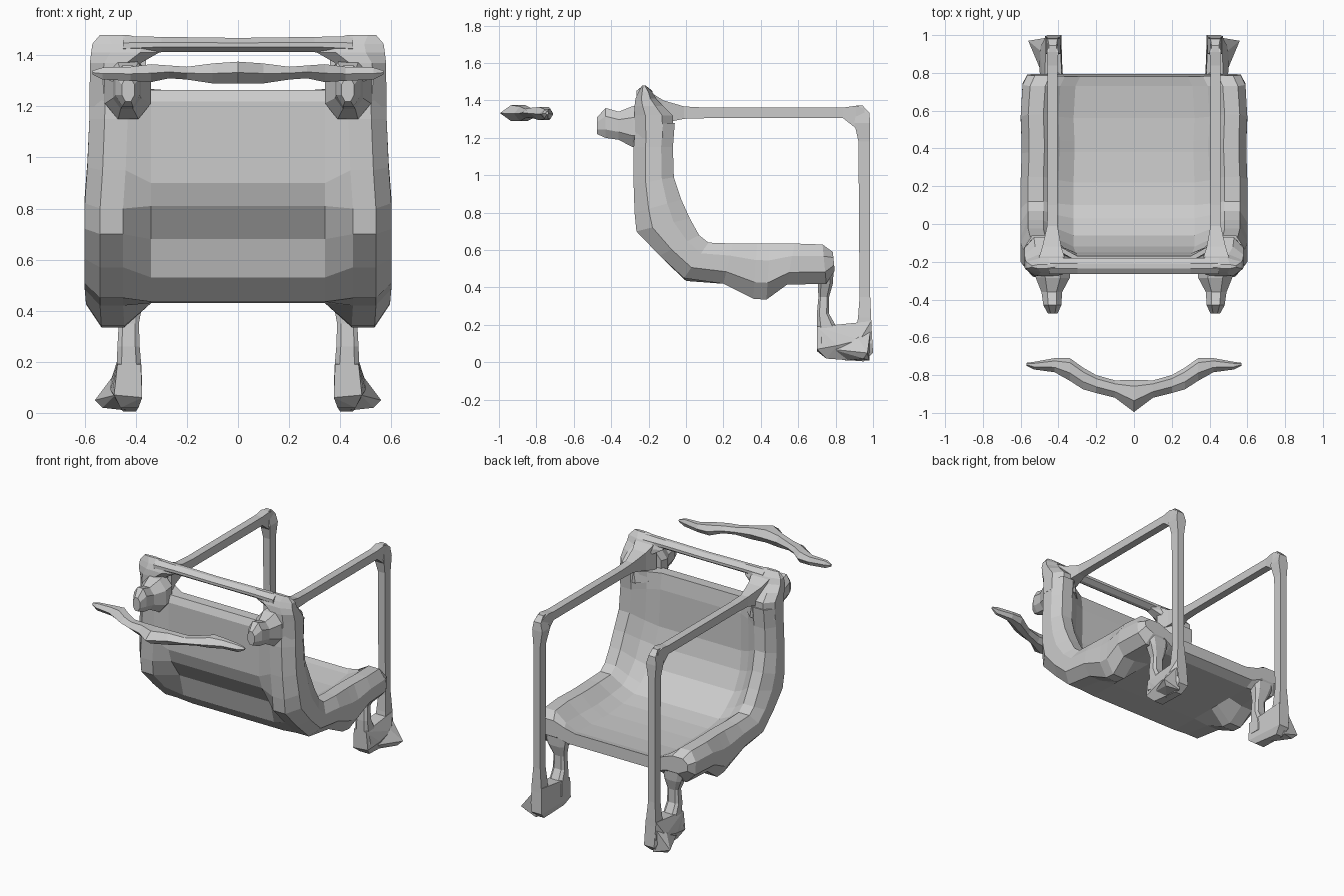
import bpy, bmesh


def make(name, bm, mirror=False):
    bmesh.ops.remove_doubles(bm, verts=bm.verts, dist=0.0005)
    bmesh.ops.recalc_face_normals(bm, faces=bm.faces)
    me = bpy.data.meshes.new(name)
    bm.to_mesh(me)
    bm.free()
    ob = bpy.data.objects.new(name, me)
    bpy.context.collection.objects.link(ob)
    if mirror:
        m = ob.modifiers.new("Mirror", 'MIRROR')
        m.use_mirror_merge = False
    return ob


def loft(name, rings, mirror=False):
    bm = bmesh.new()
    vs = [[bm.verts.new(p) for p in r] for r in rings]
    n = len(rings[0])
    for a, b in zip(vs, vs[1:]):
        for i in range(n):
            j = (i + 1) % n
            bm.faces.new((a[i], a[j], b[j], b[i]))
    bm.faces.new(vs[0])
    bm.faces.new(vs[-1])
    return make(name, bm, mirror)


def bar(name, axis, rows, mirror=True, c=0.28):
    """Box sections, chamfered if c > 0; row = position on axis, then u and v ranges."""
    rings = []
    for t, u0, u1, v0, v1 in rows:
        du, dv = (u1 - u0) * c, (v1 - v0) * c
        outline = [(u0 + du, v0), (u1 - du, v0), (u1, v0 + dv), (u1, v1 - dv),
                   (u1 - du, v1), (u0 + du, v1), (u0, v1 - dv), (u0, v0 + dv)]
        if c == 0:
            outline = [(u0, v0), (u1, v0), (u1, v1), (u0, v1)]
        ring = []
        for p in outline:
            q = list(p)
            q.insert(axis, t)
            ring.append(q)
        rings.append(ring)
    return loft(name, rings, mirror)


def hull(name, points):
    bm = bmesh.new()
    for p in points:
        bm.verts.new(p)
    bmesh.ops.convex_hull(bm, input=bm.verts)
    loose = [v for v in bm.verts if not v.link_faces]
    bmesh.ops.delete(bm, geom=loose, context='VERTS')
    return make(name, bm, True)


def mix(a, b, f):
    return (a[0] + (b[0] - a[0]) * f, a[1] + (b[1] - a[1]) * f)


# Seat shell: half width, then (y, z) of middle back, side back, rim, dished middle
stations = [
    (.58, (-.24, 1.265), (-.27, 1.265), (-.06, 1.28), (-.17, 1.265)),
    (.582, (-.26, 1.22), (-.28, 1.15), (-.07, 1.15), (-.155, 1.16)),
    (.59, (-.26, .90), (-.28, .95), (-.065, .99), (-.15, .91)),
    (.60, (-.23, .81), (-.275, .80), (-.025, .87), (-.12, .79)),
    (.60, (-.14, .68), (-.265, .70), (.02, .77), (-.06, .67)),
    (.60, (-.10, .53), (-.14, .57), (.07, .68), (.03, .59)),
    (.60, (.00, .435), (-.01, .45), (.12, .64), (.10, .545)),
    (.60, (.20, .43), (.20, .42), (.25, .635), (.22, .525)),
    (.595, (.37, .43), (.36, .34), (.38, .635), (.38, .515)),
    (.595, (.43, .43), (.43, .335), (.45, .635), (.44, .515)),
    (.60, (.55, .43), (.54, .415), (.58, .635), (.56, .515)),
    (.59, (.72, .43), (.75, .42), (.73, .63), (.73, .53)),
    (.565, (.78, .46), (.795, .49), (.785, .59), (.78, .54)),
]
rings = []
for w, bm_, bs, f, m in stations:
    half = [(.34, bm_), (w - .15, bs), (w - .06, bs), (w, mix(bs, f, .3)),
            (w, mix(bs, f, .7)), (w - .04, f), (w - .12, f),
            (w - .2, mix(f, m, .6)), (w - .28, m)]
    rings.append([(x, *p) for x, p in half] + [(-x, *p) for x, p in reversed(half)])
loft("seat_shell", rings)

# Backrest top corners and cross rail
bar("backrest_corner", 2, [(1.2, .37, .582, -.27, -.07), (1.32, .40, .58, -.275, -.07),
                           (1.37, .38, .58, -.275, -.12), (1.41, .31, .575, -.27, -.16),
                           (1.445, .30, .57, -.255, -.18), (1.48, .43, .54, -.235, -.215)])
bar("top_rail", 0, [(-.45, -.265, -.18, 1.40, 1.475), (-.3, -.265, -.18, 1.412, 1.472),
                    (0, -.265, -.18, 1.412, 1.468),
                    (.3, -.265, -.18, 1.412, 1.472), (.45, -.265, -.18, 1.40, 1.475)],
    False, c=.35)

# Knobs on the outside of the backrest
bar("rear_knob", 1, [(-.22, .34, .54, 1.16, 1.38), (-.285, .34, .52, 1.15, 1.37),
                     (-.36, .38, .49, 1.19, 1.34), (-.43, .385, .48, 1.20, 1.36),
                     (-.475, .405, .455, 1.22, 1.31)])

# Overhead bars and hanging posts
bar("overhead_bar", 1, [(-.20, .36, .51, 1.26, 1.45), (-.12, .385, .485, 1.28, 1.40),
                        (-.01, .405, .46, 1.302, 1.368), (.1, .405, .457, 1.305, 1.362),
                        (.84, .405, .457, 1.305, 1.362), (.91, .40, .46, 1.25, 1.372),
                        (.955, .405, .457, 1.25, 1.355)], c=0)
bar("hanging_post", 2, [(.1, .39, .47, .90, .995), (.24, .395, .465, .92, .99),
                        (.35, .405, .457, .928, .985), (1.18, .405, .457, .922, .985),
                        (1.28, .39, .465, .90, .985), (1.335, .405, .457, .91, .98),
                        (1.372, .41, .45, .91, .945)], c=0)

# Short legs from the seat down to the feet
bar("seat_leg", 2, [(.5, .36, .53, .68, .79), (.42, .375, .50, .705, .785),
                    (.35, .388, .467, .708, .765), (.26, .385, .472, .70, .765),
                    (.18, .378, .475, .70, .81), (.1, .375, .49, .70, .82)], c=.2)

# Feet: a narrow block plus an outward toe
hull("foot", [(.38, .70, .19), (.472, .70, .19), (.375, .70, .06), (.485, .70, .07),
              (.39, .75, .02), (.46, .75, .02), (.40, .95, .005), (.45, .95, .005),
              (.385, 1.0, .05), (.46, 1.0, .05), (.39, .84, .19), (.465, .84, .19),
              (.39, .99, .22), (.468, .99, .22), (.50, .81, .09), (.50, .93, .12)])
hull("toe", [(.56, .97, .05), (.53, .95, .02), (.44, .99, .20), (.44, .98, .01),
             (.48, .78, .07), (.44, .85, .01), (.50, .92, .13), (.44, .85, .13)])

# Floating curved bar at the front: x, y back, y front, z low, z high
side = [(.57, -.735, -.75, 1.325, 1.34), (.53, -.73, -.77, 1.305, 1.352),
        (.42, -.71, -.785, 1.30, 1.355), (.34, -.71, -.83, 1.295, 1.365),
        (.27, -.76, -.875, 1.31, 1.36), (.20, -.80, -.895, 1.305, 1.355),
        (.10, -.828, -.92, 1.29, 1.368)]
rows = [(-r[0], *r[1:]) for r in side] + [(0, -.825, -.995, 1.29, 1.375)] + side[::-1]
rings = []
for x, yb, yf, z0, z1 in rows:
    zm = (z0 + z1) / 2
    b, f = yb + (yf - yb) * .2, yb + (yf - yb) * .65
    rings.append([(x, yb, zm), (x, b, z1), (x, f, z1), (x, yf, zm), (x, f, z0), (x, b, z0)])
loft("front_bar", rings)
